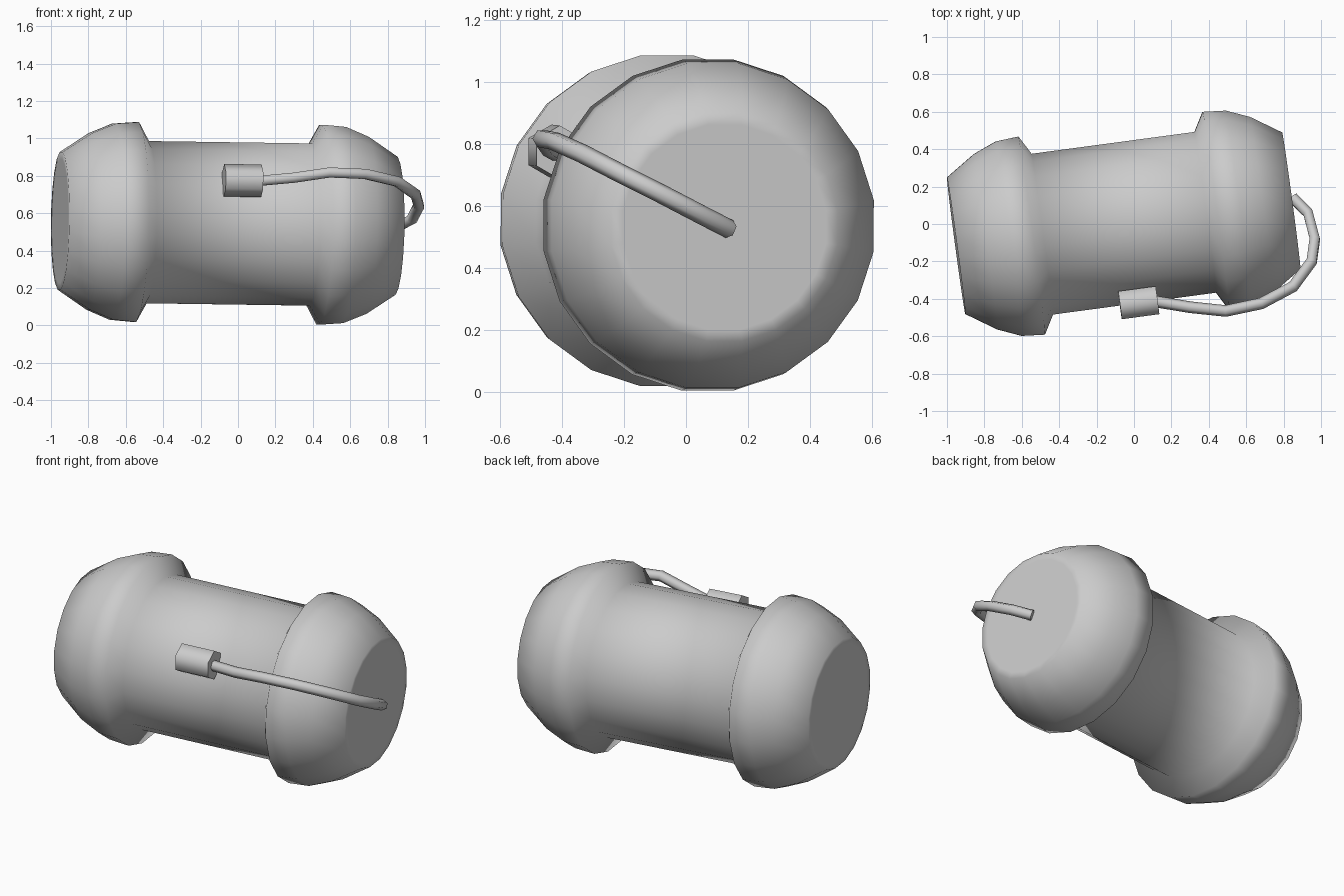
import bpy, bmesh, math
from mathutils import Matrix, Vector

if "Cube" in bpy.data.objects:
    bpy.data.objects.remove(bpy.data.objects["Cube"])

AXIS = Vector((1.79, 0.24, -0.026)).normalized()
CENTRE = Vector((-0.055, 0.004, 0.546))
SIDE = Vector((0, 0, 1)).cross(AXIS).normalized()
UP = AXIS.cross(SIDE)
FRAME = Matrix((AXIS, SIDE, UP)).transposed()  # local x runs along the barrel


def lathe(name, profile, sides, centre, phase):
    """Revolve (position, radius) pairs about the tilted barrel axis."""
    bm = bmesh.new()
    rings = []
    for s, r in profile:
        ring = []
        for i in range(sides):
            a = phase + 2 * math.pi * i / sides
            p = FRAME @ Vector((s, r * math.cos(a), r * math.sin(a)))
            ring.append(bm.verts.new(centre + p))
        rings.append(ring)
    for a, b in zip(rings, rings[1:]):
        for i in range(sides):
            j = (i + 1) % sides
            bm.faces.new((a[i], a[j], b[j], b[i]))
    bm.faces.new(rings[0])
    bm.faces.new(rings[-1])
    bmesh.ops.recalc_face_normals(bm, faces=bm.faces)
    mesh = bpy.data.meshes.new(name)
    bm.to_mesh(mesh)
    bm.free()
    ob = bpy.data.objects.new(name, mesh)
    bpy.context.collection.objects.link(ob)
    return ob


def smooth(ob, degrees):
    bpy.ops.object.select_all(action='DESELECT')
    ob.select_set(True)
    bpy.context.view_layer.objects.active = ob
    bpy.ops.object.shade_smooth_by_angle(angle=math.radians(degrees))


# Barrel with a flared collar at each end, mirrored about its middle
half = [(0.904, 0.335), (0.904, 0.373), (0.745, 0.479), (0.62, 0.531),
        (0.497, 0.541), (0.44, 0.439)]
profile = [(-s, r) for s, r in half] + half[::-1]
smooth(lathe("barrel", profile, 20, CENTRE, math.radians(9)), 70)

# Six-sided plug on the front of the barrel
plug = lathe("cable_plug", [(-0.101, 0.087), (0.101, 0.087)], 6,
             Vector((0.025, -0.421, 0.775)), math.radians(30))
smooth(plug, 65)

# Cable looping from the plug round to the right-hand end
path = [(0.10, -0.412, 0.772), (0.30, -0.445, 0.79), (0.49, -0.465, 0.818),
        (0.68, -0.425, 0.81), (0.85, -0.335, 0.77), (0.95, -0.20, 0.70),
        (0.967, -0.08, 0.64), (0.93, 0.06, 0.567), (0.85, 0.14, 0.526)]
curve = bpy.data.curves.new("cable", 'CURVE')
curve.dimensions = '3D'
curve.bevel_depth = 0.031
curve.bevel_resolution = 1
curve.use_fill_caps = True
spline = curve.splines.new('POLY')
spline.points.add(len(path) - 1)
for point, co in zip(spline.points, path):
    point.co = (*co, 1)
cable = bpy.data.objects.new("cable", curve)
bpy.context.collection.objects.link(cable)
bpy.ops.object.select_all(action='DESELECT')
cable.select_set(True)
bpy.context.view_layer.objects.active = cable
bpy.ops.object.convert(target='MESH')
smooth(bpy.context.view_layer.objects.active, 65)
